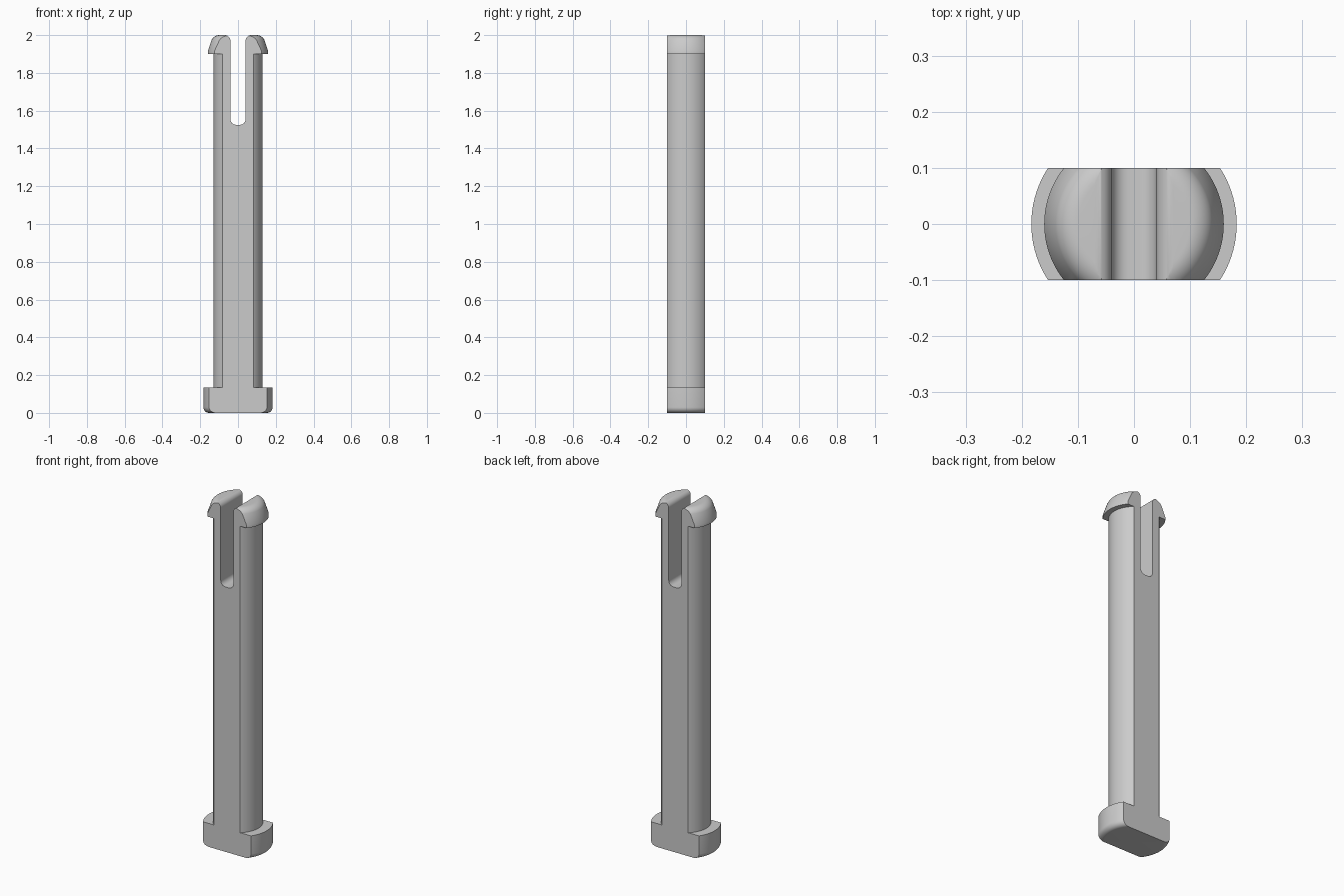
import bpy, bmesh
from math import sin, cos, pi, radians

cube = bpy.data.objects.get("Cube")
if cube:
    bpy.data.objects.remove(cube, do_unlink=True)

HALF_DEPTH = 0.1
SLOT = 0.04
SLOT_BOTTOM = 1.525

grey = bpy.data.materials.new("plain grey")
grey.use_nodes = True
colour = (0.6, 0.6, 0.6, 1)
grey.diffuse_color = colour
grey.node_tree.nodes["Principled BSDF"].inputs["Base Color"].default_value = colour


def arc(cx, cz, r, start, end, steps=8):
    """Points on an arc, angles in degrees."""
    angles = [radians(start + (end - start) * i / steps) for i in range(steps + 1)]
    return [(cx + r * cos(a), cz + r * sin(a)) for a in angles]


def make_object(name, bm):
    bmesh.ops.recalc_face_normals(bm, faces=bm.faces)
    mesh = bpy.data.meshes.new(name)
    bm.to_mesh(mesh)
    bm.free()
    mesh.materials.append(grey)
    obj = bpy.data.objects.new(name, mesh)
    bpy.context.collection.objects.link(obj)
    return obj


def lathe(name, profile, segments=96):
    bm = bmesh.new()
    verts = [bm.verts.new((x, 0, z)) for x, z in profile]
    edges = [bm.edges.new(pair) for pair in zip(verts, verts[1:])]
    bmesh.ops.spin(bm, geom=verts + edges, cent=(0, 0, 0), axis=(0, 0, 1),
                   angle=2 * pi, steps=segments, use_duplicate=False)
    bmesh.ops.remove_doubles(bm, verts=bm.verts, dist=1e-5)
    return make_object(name, bm)


def prism(name, outline, half_depth):
    bm = bmesh.new()
    face = bm.faces.new([bm.verts.new((x, -half_depth, z)) for x, z in outline])
    moved = bmesh.ops.extrude_face_region(bm, geom=[face])["geom"]
    bmesh.ops.translate(bm, vec=(0, 2 * half_depth, 0),
                        verts=[v for v in moved if isinstance(v, bmesh.types.BMVert)])
    return make_object(name, bm)


def cut(obj, cutter, operation):
    cutter.hide_render = True
    mod = obj.modifiers.new("cut", "BOOLEAN")
    mod.operation, mod.solver, mod.object = operation, "EXACT", cutter
    bpy.context.view_layer.objects.active = obj
    bpy.ops.object.modifier_apply(modifier=mod.name)
    bpy.data.objects.remove(cutter, do_unlink=True)


# Round pin: foot with filleted base, shaft, barbed tip
profile = [(0, 0)] + arc(0.153, 0.03, 0.03, -90, 0)
profile += [(0.183, 0.135), (0.13, 0.135), (0.13, 1.9), (0.16, 1.9), (0.16, 1.915)]
profile += arc(0.099, 1.955, 0.045, 25, 90) + [(0, 2.0)]
pin = lathe("split_pin", profile)

# Flat front and back
slab = prism("slab_helper", [(-1, -1), (1, -1), (1, 3), (-1, 3)], HALF_DEPTH)
cut(pin, slab, "INTERSECT")

# Slot between the prongs, with a rounded bottom and flared mouth
r = 0.03
half = arc(SLOT - r, SLOT_BOTTOM + r, r, -90, 0)
half += arc(SLOT + r, 2.0 - r, r, 180, 92) + [(SLOT + r, 2.1)]
outline = half + [(-x, z) for x, z in reversed(half)]
cut(pin, prism("slot_helper", outline, 0.5), "DIFFERENCE")

# Smooth curves, sharp edges
bpy.ops.object.select_all(action="DESELECT")
pin.select_set(True)
bpy.context.view_layer.objects.active = pin
bpy.ops.object.shade_smooth_by_angle(angle=radians(30))
